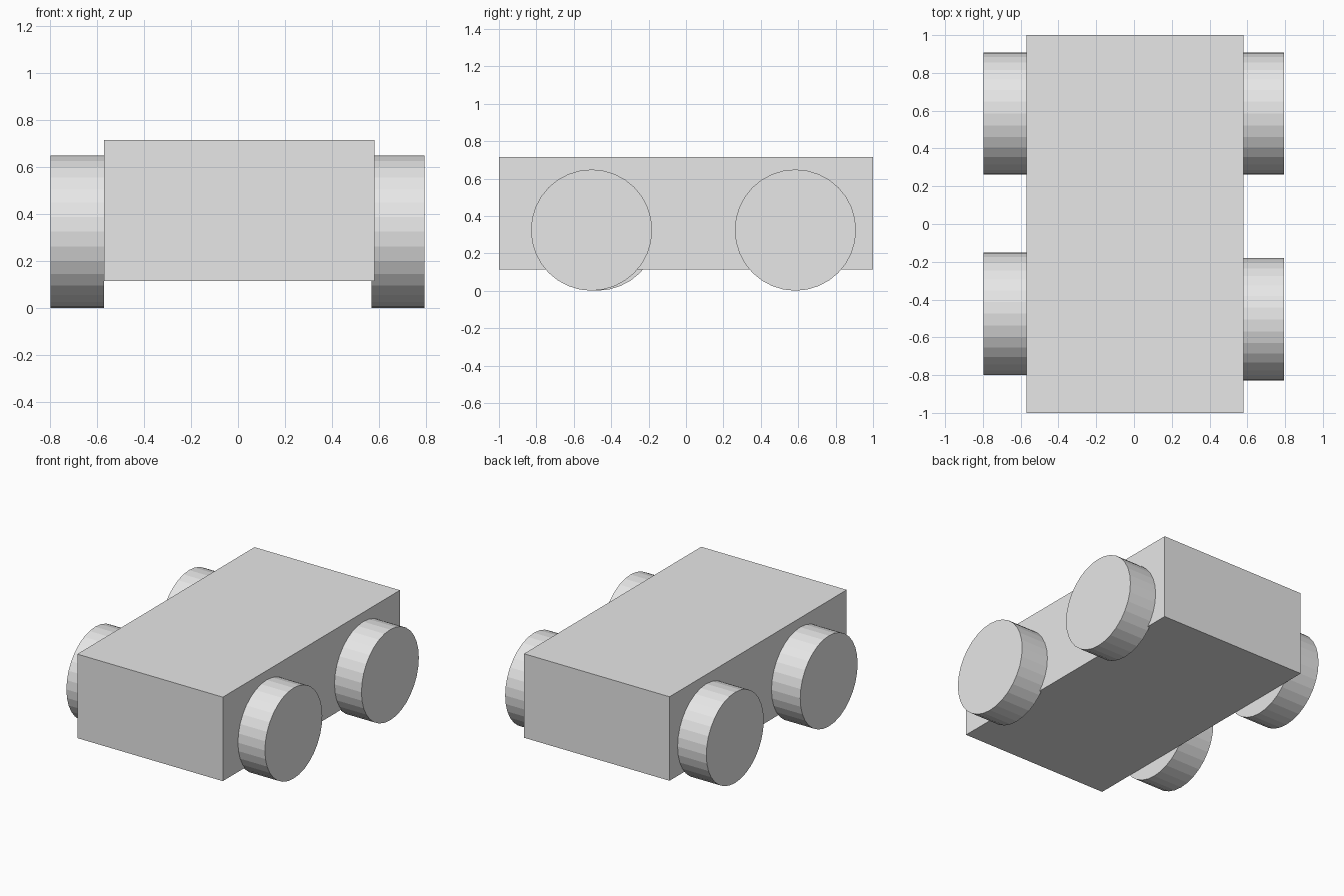
import bpy
import math

if "Cube" in bpy.data.objects:
    bpy.data.objects.remove(bpy.data.objects["Cube"])

grey = bpy.data.materials.new("light grey")
grey.diffuse_color = (0.8, 0.8, 0.8, 1.0)
grey.use_nodes = True
grey.node_tree.nodes["Principled BSDF"].inputs["Base Color"].default_value = grey.diffuse_color


def finish(name):
    obj = bpy.context.object
    obj.name = name
    obj.data.materials.append(grey)
    return obj


# Box body
bpy.ops.mesh.primitive_cube_add(size=1, location=(0.005, 0, 0.415))
body = finish("body")
body.scale = (1.15, 2.0, 0.6)


# Flat-faceted wheels with the axle along x
def wheel(name, x0, x1, y):
    bpy.ops.mesh.primitive_cylinder_add(
        vertices=32, radius=0.324, depth=x1 - x0,
        location=((x0 + x1) / 2, y, 0.325),
        rotation=(0, math.pi / 2, 0))
    finish(name)


wheel("front_left_wheel", -0.797, -0.569, -0.475)
wheel("back_left_wheel", -0.797, -0.569, 0.585)
wheel("front_right_wheel", 0.567, 0.793, -0.505)
wheel("back_right_wheel", 0.567, 0.793, 0.585)
